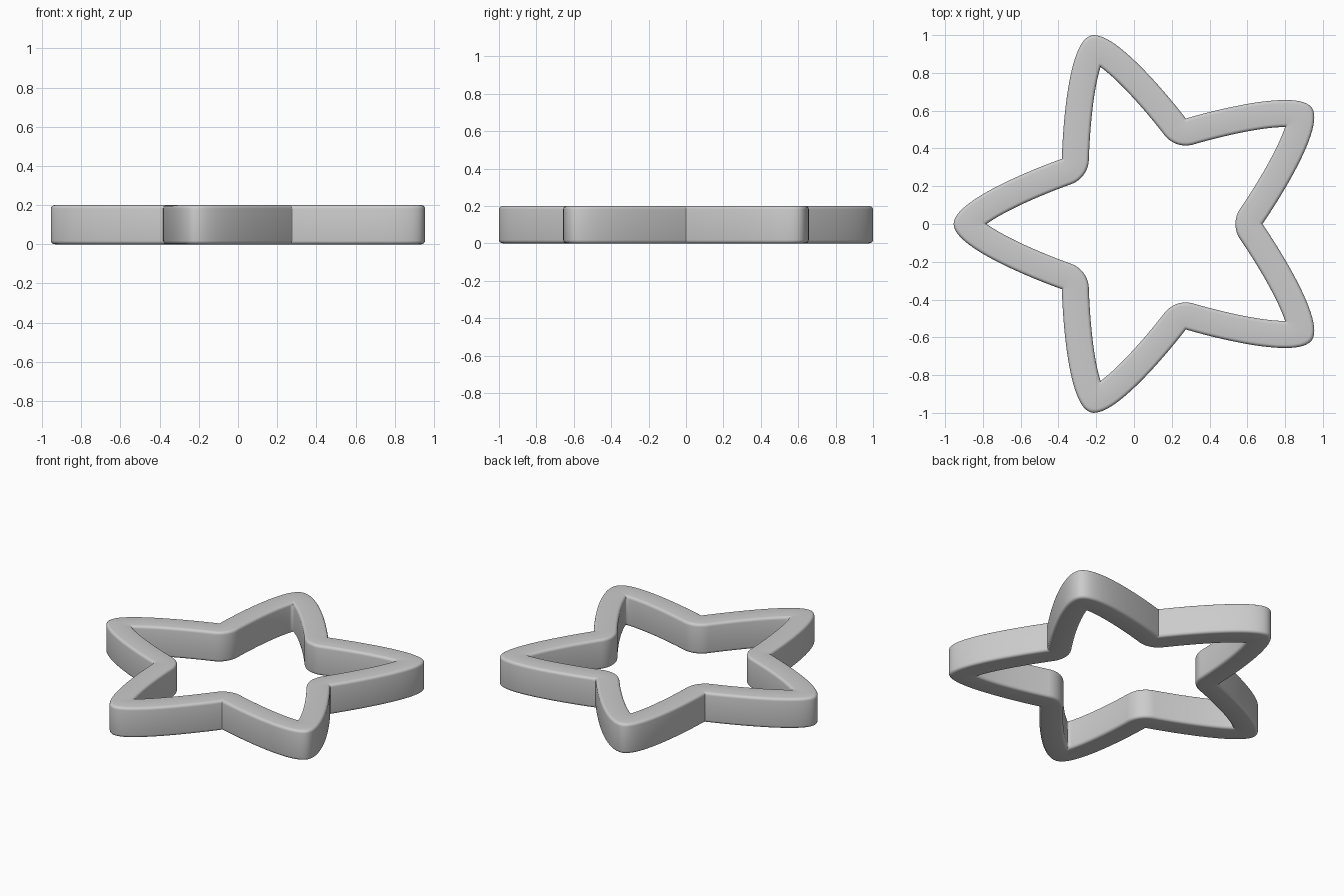
import bpy, bmesh
from math import sin, cos, pi, atan2, radians
from mathutils import Vector, Matrix

TIP, VALLEY, HANDLE = 1.048, 0.587, 0.145   # outer outline of one arm
WALL, HEIGHT, ROUND = 0.143, 0.2, 0.018     # wall section
CENTRE = Vector((0.093, 0))

cube = bpy.data.objects.get("Cube")
if cube:
    bpy.data.objects.remove(cube, do_unlink=True)


def half_arm(arc_steps=6, steps=28):
    """Outer and inner point pairs from valley to tip, arm along +x."""
    valley = Vector((cos(pi / 5), sin(pi / 5))) * VALLEY
    tip = Vector((TIP, 0))
    handle = Vector((TIP, HANDLE))
    start = handle - valley
    first, last = -radians(54), atan2(start.y, start.x)
    # The sharp outer valley fans out to a round inner corner
    stations = [(valley, first + (last - first) * i / arc_steps)
                for i in range(arc_steps)]
    # The side curves over to a round outer tip
    for i in range(steps + 1):
        t = i / steps
        u = 1 - t
        point = valley * (u**3 + 3*u*u*t) + handle * (3*u*t*t) + tip * t**3
        slope = (handle - valley) * (2*u) + (tip - handle) * t
        stations.append((point, atan2(slope.y, slope.x)))
    pairs, cusp = [], None
    for outer, a in stations:
        inner = outer + Vector((sin(a), -cos(a))) * WALL
        if cusp is None and inner.y <= 0:
            before = pairs[-1][1]
            cusp = before.lerp(inner, before.y / (before.y - inner.y))
        pairs.append((outer, cusp or inner))
    return pairs


def wall_section(steps=4):
    """Rounded rectangle as (fraction across wall, height)."""
    corners = [(WALL - ROUND, HEIGHT - ROUND), (ROUND, HEIGHT - ROUND),
               (ROUND, ROUND), (WALL - ROUND, ROUND)]
    section = []
    for c, (across, z) in enumerate(corners):
        for i in range(steps + 1):
            a = (c + i / steps) * pi / 2
            section.append(((across + ROUND * cos(a)) / WALL, z + ROUND * sin(a)))
    return section


# One full arm, then five turned copies form a closed loop
half = half_arm()
flip = Matrix(((1, 0), (0, -1)))
arm = half + [(flip @ o, flip @ i) for o, i in reversed(half[1:-1])]
section = wall_section()

bm = bmesh.new()
rings = []
for k in range(5):
    turn = Matrix.Rotation(pi - k * 2 * pi / 5, 2)
    for outer, inner in arm:
        ring = []
        for s, z in section:
            p = turn @ outer.lerp(inner, s) + CENTRE
            ring.append(bm.verts.new((p.x, p.y, z)))
        rings.append(ring)

n = len(section)
for r, ring in enumerate(rings):
    following = rings[(r + 1) % len(rings)]
    for i in range(n):
        j = (i + 1) % n
        bm.faces.new((ring[i], ring[j], following[j], following[i]))

# Collapse the fans at valleys and inner tips
bmesh.ops.remove_doubles(bm, verts=bm.verts[:], dist=0.0001)
bmesh.ops.recalc_face_normals(bm, faces=bm.faces[:])
mesh = bpy.data.meshes.new("star_frame")
bm.to_mesh(mesh)
bm.free()

star = bpy.data.objects.new("star_frame", mesh)
bpy.context.collection.objects.link(star)
bpy.context.view_layer.objects.active = star
star.select_set(True)
bpy.ops.object.shade_smooth_by_angle(angle=radians(35))
